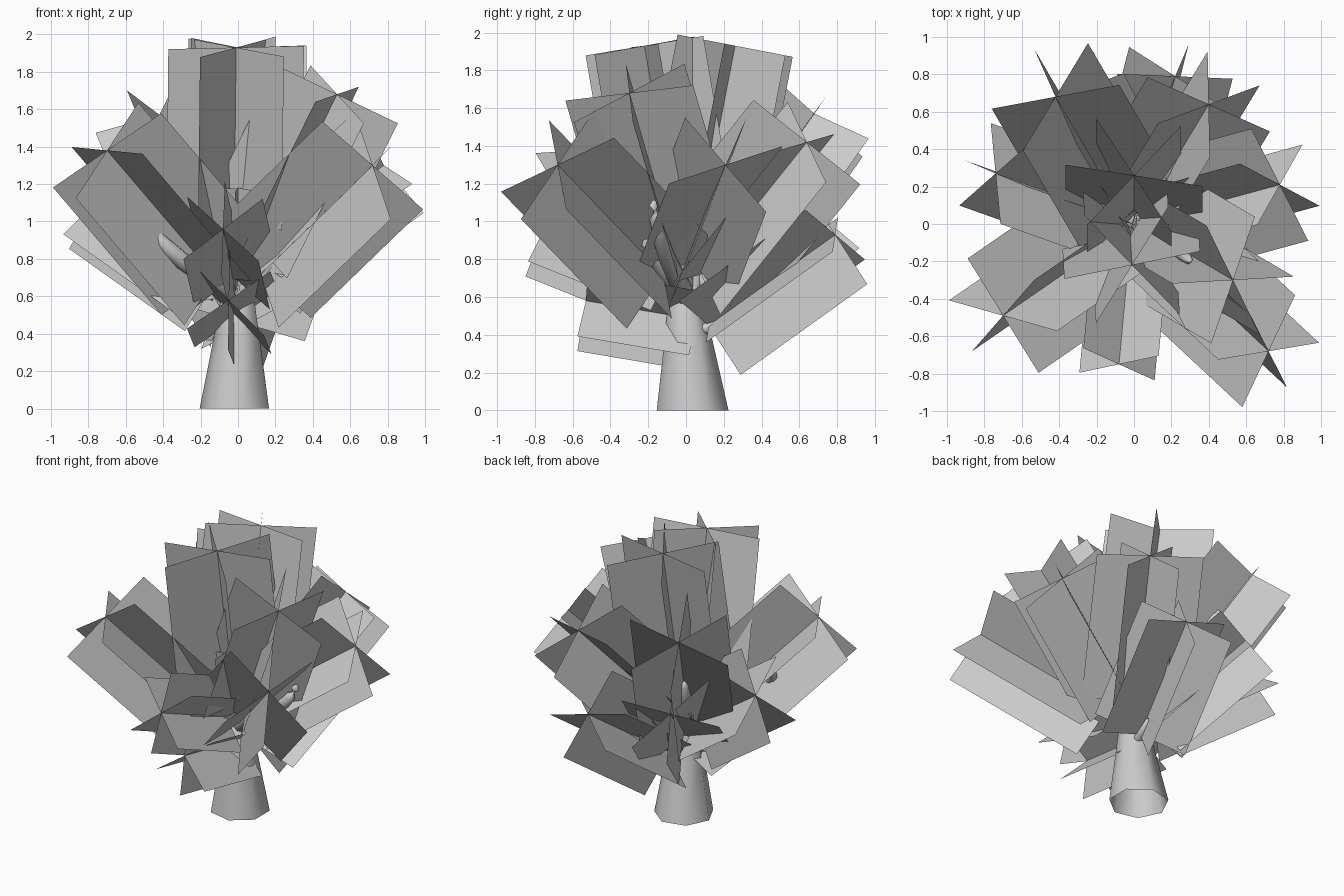
import bpy, bmesh, math
from mathutils import Vector, Matrix

if "Cube" in bpy.data.objects:
    bpy.data.objects.remove(bpy.data.objects["Cube"])


def add_object(name, bm, smooth=False):
    mesh = bpy.data.meshes.new(name)
    bm.to_mesh(mesh)
    bm.free()
    obj = bpy.data.objects.new(name, mesh)
    bpy.context.collection.objects.link(obj)
    if smooth:
        for p in mesh.polygons:
            p.use_smooth = True
    return obj


def tube(name, points, radii, sides, spin=0):
    """Tapered tube swept through points; the first end stays open."""
    bm = bmesh.new()
    pts = [Vector(p) for p in points]
    rings = []
    for i, p in enumerate(pts):
        d = (pts[min(i + 1, len(pts) - 1)] - pts[max(i - 1, 0)]).normalized()
        if i == 0 and name == "trunk":
            d = Vector((0, 0, 1))
        ref = Vector((1, 0, 0)) if abs(d.z) > 0.8 else Vector((0, 0, 1))
        if name == "trunk":
            ref = Vector((1, 0, 0))
        u = (ref - d * ref.dot(d)).normalized()
        v = d.cross(u)
        angles = [spin + 2 * math.pi * k / sides for k in range(sides)]
        rings.append([bm.verts.new(p + radii[i] * (u * math.cos(a) + v * math.sin(a)))
                      for a in angles])
    for a, b in zip(rings, rings[1:]):
        for k in range(sides):
            j = (k + 1) % sides
            bm.faces.new((a[k], a[j], b[j], b[k]))
    bm.faces.new(rings[-1])
    return add_object(name, bm, True)


def leaf_cluster(name, base, tip, half, turns):
    """Flat cards crossing along the line from base to tip, one per turn angle."""
    base, tip = Vector(base), Vector(tip)
    axis = (tip - base).normalized()
    side = axis.cross(Vector((0, 0, 1))).normalized()
    bm = bmesh.new()
    for t in turns:
        w = Matrix.Rotation(math.radians(t), 3, axis) @ side * half
        bm.faces.new([bm.verts.new(p) for p in (base - w, base + w, tip + w, tip - w)])
    return add_object(name, bm)


# Trunk
tube("trunk", [(-0.01, 0.035, 0), (0, 0.01, 0.4), (0, 0, 0.55), (-0.02, 0.04, 0.72)],
     [0.195, 0.125, 0.1, 0.05], 7, math.pi / 7)

# Leaf clusters: base, tip, half width, card angles
clusters = [
    ("top_back_leaves", (0, 0.08, 1.0), (0, 0.26, 1.93), 0.37, (-9, 47, 123)),
    ("top_front_leaves", (-0.02, -0.06, 1.0), (-0.01, -0.22, 1.93), 0.37, (8, 55, 130)),
    ("upper_right_leaves", (0.12, -0.06, 0.85), (0.53, -0.30, 1.68), 0.36, (13, 60, 120)),
    ("front_right_leaves", (0.12, -0.12, 0.72), (0.72, -0.68, 1.30), 0.36, (29, 78, 127)),
    ("right_leaves", (0.08, 0.02, 0.80), (0.78, 0.21, 1.30), 0.35, (20, 62, 120)),
    ("back_right_leaves", (0.06, 0.08, 0.72), (0.40, 0.64, 1.42), 0.36, (10, 60, 115)),
    ("back_left_leaves", (-0.08, 0.10, 0.75), (-0.42, 0.68, 1.57), 0.36, (-25, 35, 85)),
    ("front_left_leaves", (-0.12, -0.09, 0.70), (-0.70, -0.49, 1.38), 0.36, (-4, 50, 100)),
    ("left_leaves", (-0.12, 0.05, 0.68), (-0.74, 0.27, 1.12), 0.32, (40, 88, 135)),
    ("low_back_right_leaves", (0.05, 0.12, 0.45), (0.22, 0.79, 0.93), 0.32, (20, 85, 150)),
    ("low_back_left_leaves", (-0.06, 0.12, 0.60), (-0.36, 0.69, 1.05), 0.33, (-12, 45, 90)),
    ("front_leaves", (-0.02, -0.10, 0.70), (-0.08, -0.75, 0.96), 0.27, (40, 90, 137)),
    ("low_front_leaves", (-0.01, 0.06, 0.48), (-0.05, -0.53, 0.58), 0.27, (35, 90, 135)),
    ("inner_leaves", (0, -0.02, 0.65), (0.0, -0.14, 1.18), 0.10, (20, 80, 140)),
]
for name, base, tip, half, turns in clusters:
    leaf_cluster(name, base, tip, half, turns)

# Branches curving up towards the clusters: middle point and tip
branches = [((-0.36, -0.28, 0.84), (-0.54, -0.19, 1.07)),
            ((0.38, -0.12, 0.86), (0.58, -0.17, 1.11)),
            ((0.18, -0.10, 1.05), (0.30, -0.20, 1.47)),
            ((-0.03, 0.32, 0.76), (-0.05, 0.50, 1.02)),
            ((0.05, 0.30, 0.66), (0.02, 0.48, 0.80)),
            ((-0.20, 0.28, 0.85), (-0.28, 0.42, 1.15)),
            ((0.20, -0.15, 0.78), (0.30, -0.22, 0.95))]
for i, (mid, tip) in enumerate(branches):
    a, m, t = Vector((0, 0.01, 0.6)), Vector(mid), Vector(tip)
    # Quadratic curve that passes through the middle point
    c = 2 * m - (a + t) / 2
    path = [a * (1 - f) ** 2 + c * 2 * f * (1 - f) + t * f * f
            for f in (0, 0.2, 0.4, 0.6, 0.8, 0.95, 1)]
    tube("branch_%d" % (i + 1), path, [0.05, 0.05, 0.048, 0.042, 0.035, 0.025, 0.01], 8)

# Low stub on the back
tube("low_branch", [(0.02, 0.02, 0.42), (0.06, 0.15, 0.44), (0.09, 0.25, 0.49)],
     [0.035, 0.03, 0.015], 7)
